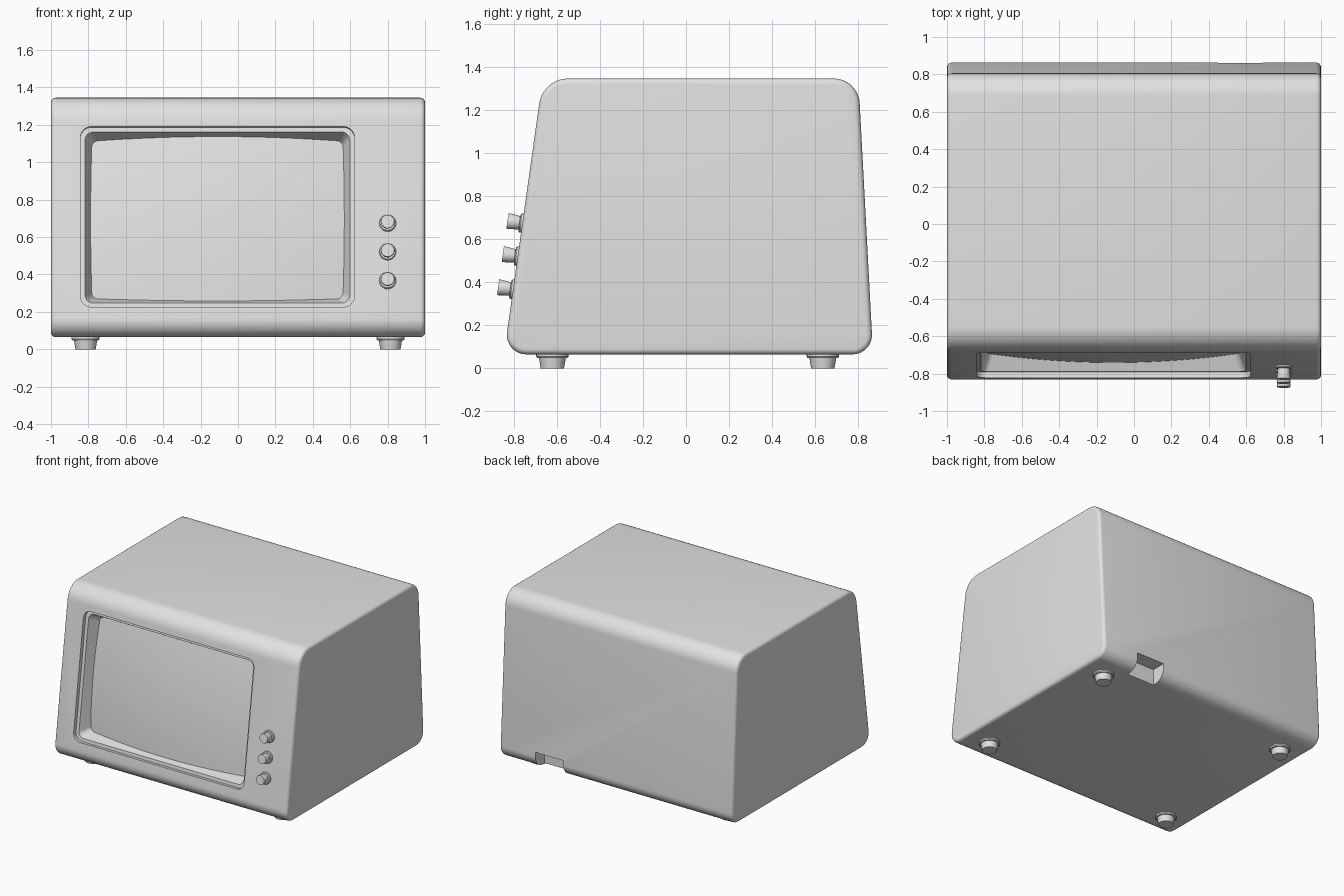
import bpy, bmesh
from math import cos, sin, pi, radians
from mathutils import Vector, Matrix

if "Cube" in bpy.data.objects:
    bpy.data.objects.remove(bpy.data.objects["Cube"])

grey = bpy.data.materials.new("light_grey")
grey.use_nodes = True
grey.diffuse_color = (0.76, 0.76, 0.76, 1)
grey.node_tree.nodes["Principled BSDF"].inputs["Base Color"].default_value = (0.76, 0.76, 0.76, 1)


def rounded(corners, radii, steps=8):
    """Outline of a polygon with each corner replaced by an arc."""
    points = []
    n = len(corners)
    for i, radius in enumerate(radii):
        p = Vector(corners[i])
        a = (Vector(corners[i - 1]) - p).normalized()
        b = (Vector(corners[(i + 1) % n]) - p).normalized()
        half = a.angle(b) / 2
        centre = p + (a + b).normalized() * radius / sin(half)
        tangent = radius * cos(half) / sin(half)
        start = (p + a * tangent - centre).normalized()
        end = (p + b * tangent - centre).normalized()
        for k in range(steps + 1):
            t = k / steps * (pi - 2 * half)
            span = pi - 2 * half
            points.append(centre + (start * sin(span - t) + end * sin(t)) * radius / sin(span))
    return points


def rounded_box(half_x, half_y, radius):
    return rounded([(-half_x, -half_y), (half_x, -half_y), (half_x, half_y), (-half_x, half_y)], [radius] * 4)


def circle(radius, sides=28):
    return [Vector((radius * cos(2 * pi * k / sides), radius * sin(2 * pi * k / sides))) for k in range(sides)]


def loft(name, rings, matrix=Matrix()):
    """Capped solid through (outline, height) rings."""
    bm = bmesh.new()
    loops = [[bm.verts.new((p.x, p.y, h)) for p in outline] for outline, h in rings]
    for lo, hi in zip(loops, loops[1:]):
        for i in range(len(lo)):
            j = (i + 1) % len(lo)
            bm.faces.new((lo[i], lo[j], hi[j], hi[i]))
    bm.faces.new(loops[0][::-1])
    bm.faces.new(loops[-1])
    return finish(name, bm, matrix)


def finish(name, bm, matrix):
    bm.transform(matrix)
    bmesh.ops.recalc_face_normals(bm, faces=bm.faces)
    mesh = bpy.data.meshes.new(name)
    bm.to_mesh(mesh)
    bm.free()
    mesh.materials.append(grey)
    obj = bpy.data.objects.new(name, mesh)
    bpy.context.collection.objects.link(obj)
    return obj


def activate(obj):
    bpy.ops.object.select_all(action='DESELECT')
    obj.select_set(True)
    bpy.context.view_layer.objects.active = obj


def smooth(obj):
    activate(obj)
    bpy.ops.object.shade_smooth_by_angle(angle=radians(30))


def carve(obj, cutter):
    activate(obj)
    mod = obj.modifiers.new("cut", 'BOOLEAN')
    mod.operation = 'DIFFERENCE'
    mod.solver = 'EXACT'
    mod.object = cutter
    bpy.ops.object.modifier_apply(modifier=mod.name)
    bpy.data.objects.remove(cutter)


# Frame of the sloping front: x across, y up the slope, z outward
base = Vector((0, -0.845, 0.065))
up = Vector((0, 0.18, 1.28)).normalized()
across = Vector((1, 0, 0))
front = Matrix.Translation(base) @ Matrix((across, up, across.cross(up))).transposed().to_4x4()

# Cabinet: side profile extruded across x, with softened side rims
profile = rounded([(-0.845, 0.065), (0.868, 0.065), (0.8, 1.345), (-0.665, 1.345)],
                  [0.09, 0.09, 0.12, 0.135], 10)
along_x = Matrix(((0, 0, 1, 0), (1, 0, 0, 0), (0, 1, 0, 0), (0, 0, 0, 1)))
cabinet = loft("cabinet", [(profile, -1), (profile, 1)], along_x)
bevel = cabinet.modifiers.new("rim", 'BEVEL')
bevel.width = 0.025
bevel.segments = 4
bevel.limit_method = 'ANGLE'
bevel.angle_limit = radians(60)
activate(cabinet)
bpy.ops.object.modifier_apply(modifier=bevel.name)

# Stepped, tapering screen opening
screen_frame = front @ Matrix.Translation((-0.11, 0.65, 0))
rim = rounded_box(0.733, 0.487, 0.06)
opening = rounded_box(0.708, 0.462, 0.045)
floor = rounded_box(0.664, 0.418, 0.03)
carve(cabinet, loft("opening_cutter", [(rim, 0.1), (rim, -0.03), (opening, -0.03), (floor, -0.14)], screen_frame))

# Cable notch at the lower back edge
notch = [Vector(p) for p in ((0.45, 0.75), (0.69, 0.75), (0.69, 1), (0.45, 1))]
carve(cabinet, loft("notch_cutter", [(notch, 0), (notch, 0.19)]))
smooth(cabinet)

# Bulging screen
bm = bmesh.new()
bmesh.ops.create_grid(bm, x_segments=28, y_segments=20, size=1)
for v in bm.verts:
    x, y = v.co.x, v.co.y
    v.co = (0.695 * x, 0.455 * y, -0.055 - 0.052 * x * x - 0.022 * y * y)
screen = finish("screen", bm, screen_frame)
if screen.data.polygons[0].normal.y > 0:
    screen.data.flip_normals()
smooth(screen)

# Control knobs with a base collar and flared grip
knob_rings = [(circle(r), h) for r, h in
              ((0.045, -0.01), (0.045, 0.008), (0.04, 0.013), (0.031, 0.014),
               (0.037, 0.063), (0.035, 0.07))]
for label, height in (("upper", 0.615), ("middle", 0.46), ("lower", 0.305)):
    smooth(loft(label + "_knob", knob_rings, front @ Matrix.Translation((0.8, height, 0))))

# Tapered feet with a collar
foot_rings = [(circle(r), h) for r, h in
              ((0.054, 0), (0.062, 0.047), (0.07, 0.048), (0.075, 0.055), (0.075, 0.075))]
for side, x in (("left", 0.815), ("right", -0.815)):
    for end, y in (("front", -0.62), ("back", 0.635)):
        smooth(loft(f"{end}_{side}_foot", foot_rings, Matrix.Translation((x, y, 0))))
